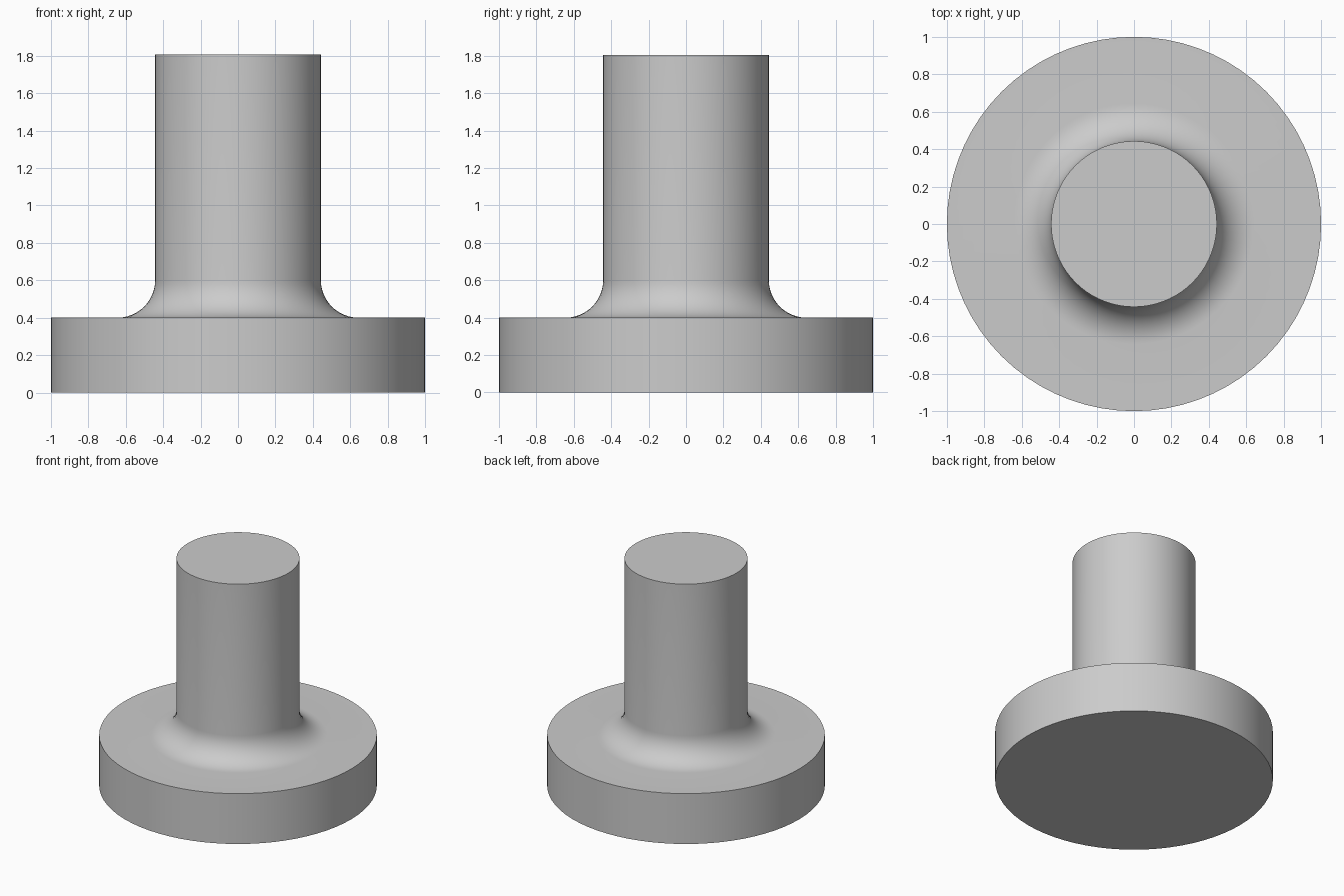
import bpy, bmesh, math

if "Cube" in bpy.data.objects:
    bpy.data.objects.remove(bpy.data.objects["Cube"])

SEGMENTS = 72
BASE_R, BASE_H = 1.0, 0.4
STEM_R, TOP_Z = 0.443, 1.805
FILLET = 0.2

grey = bpy.data.materials.new("light grey")
grey.diffuse_color = (0.6, 0.6, 0.6, 1)
grey.use_nodes = True
grey.node_tree.nodes["Principled BSDF"].inputs["Base Color"].default_value = grey.diffuse_color

# Half profile: disc base, concave quarter-round fillet, straight stem
profile = [(0, 0), (BASE_R, 0), (BASE_R, BASE_H)]
for i in range(13):
    a = math.radians(270 - 90 * i / 12)
    profile.append((STEM_R + FILLET + FILLET * math.cos(a),
                    BASE_H + FILLET + FILLET * math.sin(a)))
profile += [(STEM_R, TOP_Z), (0, TOP_Z)]

# Spin the profile into one closed solid
bm = bmesh.new()
verts = [bm.verts.new((r, 0, z)) for r, z in profile]
edges = [bm.edges.new(pair) for pair in zip(verts, verts[1:])]
bmesh.ops.spin(bm, geom=verts + edges, cent=(0, 0, 0), axis=(0, 0, 1),
               angle=math.tau, steps=SEGMENTS)
bmesh.ops.remove_doubles(bm, verts=bm.verts, dist=1e-4)
bmesh.ops.recalc_face_normals(bm, faces=bm.faces)

mesh = bpy.data.meshes.new("flanged_post")
bm.to_mesh(mesh)
bm.free()
mesh.materials.append(grey)
post = bpy.data.objects.new("flanged_post", mesh)
bpy.context.collection.objects.link(post)

# Smooth round walls, crisp rims
bpy.context.view_layer.objects.active = post
post.select_set(True)
bpy.ops.object.shade_smooth_by_angle(angle=math.radians(30))
